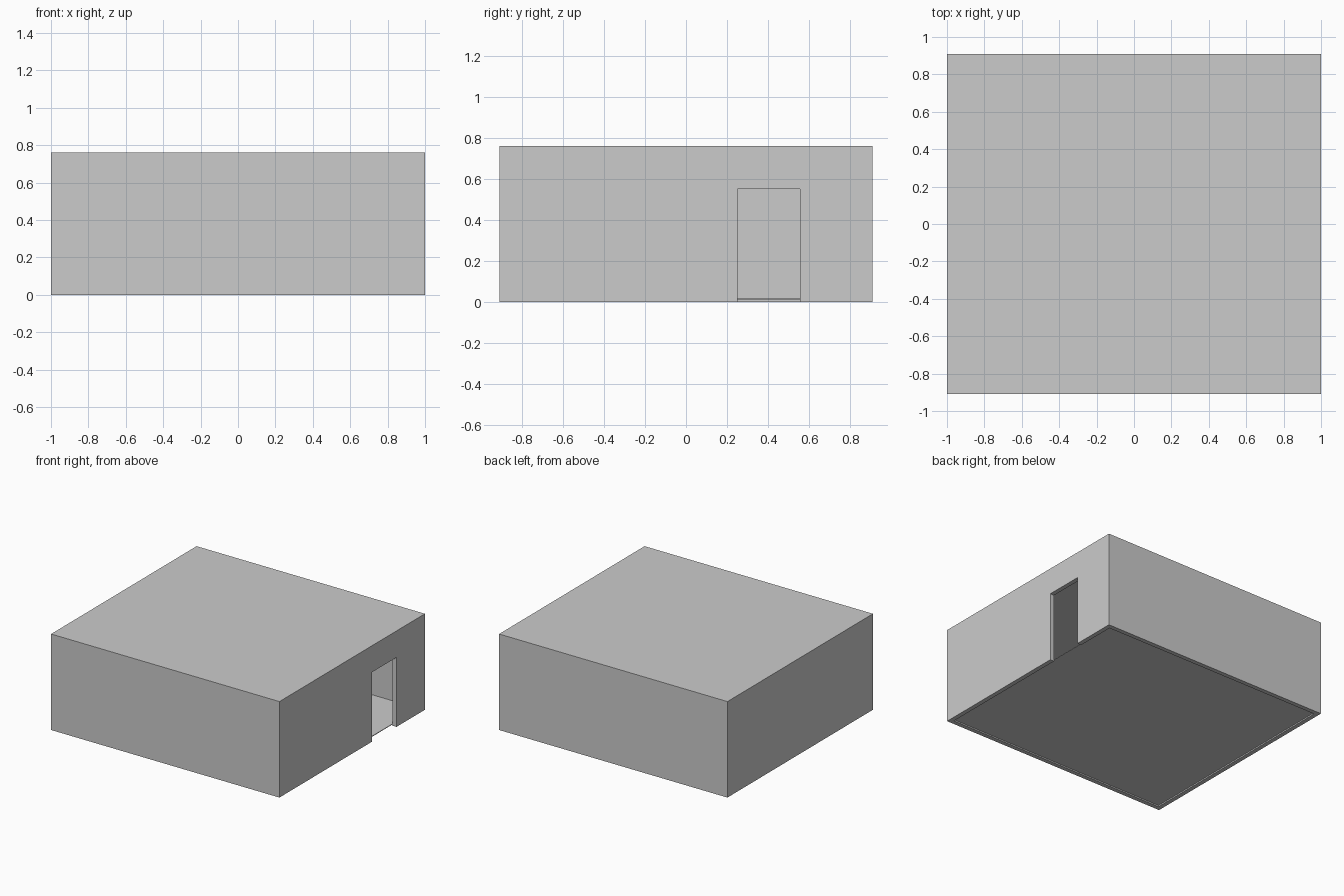
import bpy

if "Cube" in bpy.data.objects:
    bpy.data.objects.remove(bpy.data.objects["Cube"])

W, D, H = 1.0, 0.91, 0.76   # half width, half depth, height
T = 0.035                   # wall thickness
DOOR_H = 0.55


def box(name, lo, hi):
    """Axis-aligned box between two corners."""
    centre = [(a + b) / 2 for a, b in zip(lo, hi)]
    bpy.ops.mesh.primitive_cube_add(size=1, location=centre)
    ob = bpy.context.object
    ob.name = name
    ob.scale = [b - a for a, b in zip(lo, hi)]
    bpy.ops.object.transform_apply(location=True, rotation=False, scale=True)
    return ob


def cut(target, lo, hi):
    """Subtract a box from the target, then discard the cutter."""
    cutter = box("cutter", lo, hi)
    cutter.hide_render = True
    mod = target.modifiers.new("cut", 'BOOLEAN')
    mod.operation = 'DIFFERENCE'
    mod.solver = 'EXACT'
    mod.object = cutter
    bpy.context.view_layer.objects.active = target
    bpy.ops.object.modifier_apply(modifier=mod.name)
    bpy.data.objects.remove(cutter)


# Outer walls and flat roof, hollow and open at the bottom
shell = box("walls_and_roof", (-W, -D, 0), (W, D, H))
cut(shell, (-W + T, -D + T, -0.1), (W - T, D - T, H - 0.015))

# Doorway in the right wall
cut(shell, (W - 2 * T, 0.25, -0.1), (W + 0.1, 0.555, DOOR_H))

# Thin floor set slightly above the wall bases
box("floor", (-W + T, -D + T, 0.01), (W - T, D - T, 0.015))

# Inner dividing wall with a doorway
divider = box("dividing_wall", (-0.33 - T / 2, -D + T, 0.015),
              (-0.33 + T / 2, D - T, H - 0.015))
cut(divider, (-0.5, -0.19, -0.1), (-0.2, 0.04, DOOR_H))
